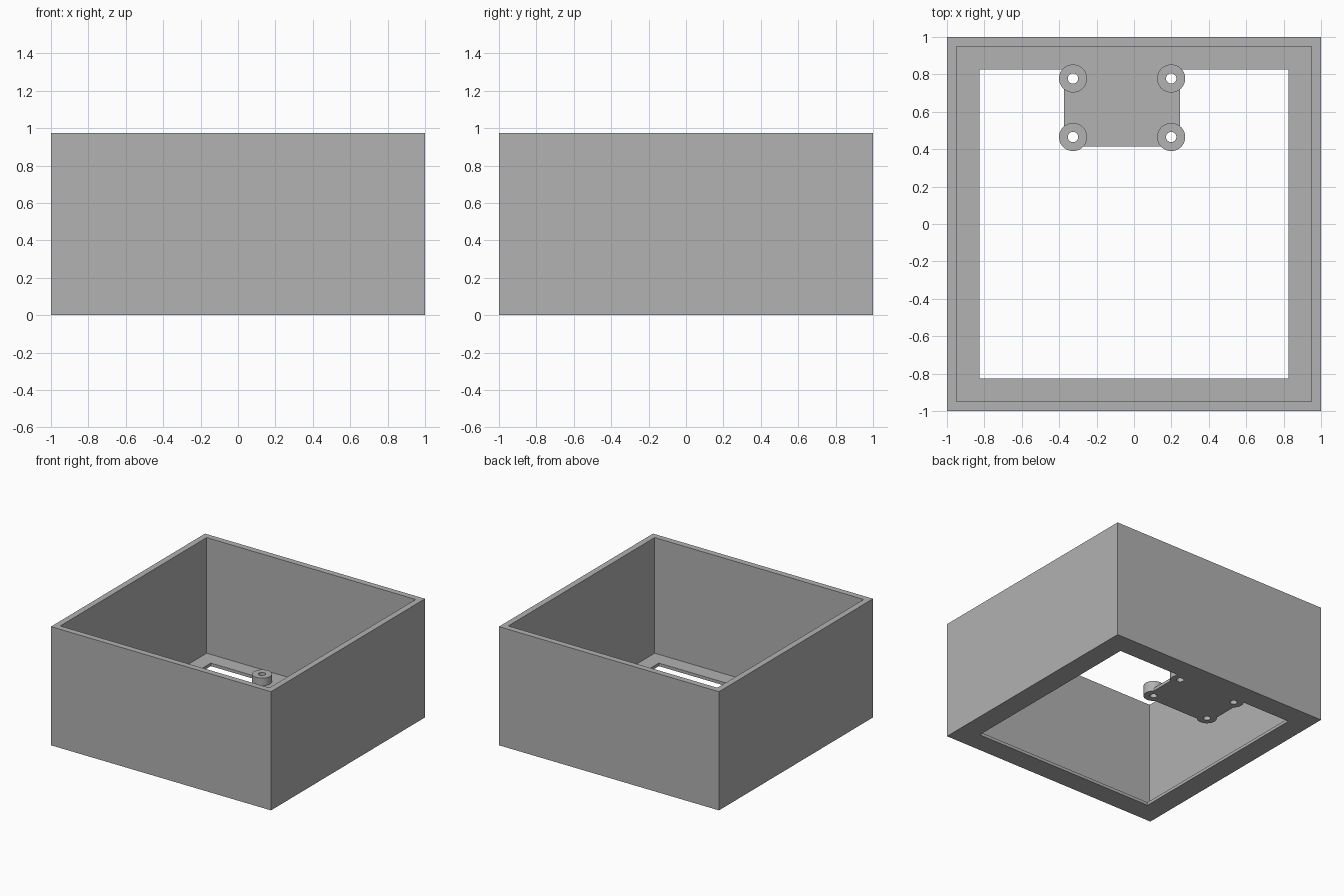
import bpy

if "Cube" in bpy.data.objects:
    bpy.data.objects.remove(bpy.data.objects["Cube"])

H, FLOOR, POST_H = 0.975, 0.025, 0.0875

grey = bpy.data.materials.new("plain grey")
grey.diffuse_color = (0.445, 0.445, 0.445, 1)
grey.use_nodes = True
grey.node_tree.nodes["Principled BSDF"].inputs["Base Color"].default_value = grey.diffuse_color


def box(name, x0, x1, y0, y1, z0, z1):
    bpy.ops.mesh.primitive_cube_add(size=1, location=((x0 + x1) / 2, (y0 + y1) / 2, (z0 + z1) / 2))
    ob = bpy.context.object
    ob.name = name
    ob.scale = (x1 - x0, y1 - y0, z1 - z0)
    bpy.ops.object.transform_apply(location=True, rotation=False, scale=True)
    return ob


def cylinder(name, x, y, r, z0, z1):
    bpy.ops.mesh.primitive_cylinder_add(vertices=48, radius=r, depth=z1 - z0, location=(x, y, (z0 + z1) / 2))
    ob = bpy.context.object
    ob.name = name
    return ob


def combine(target, tool, operation):
    mod = target.modifiers.new(operation, 'BOOLEAN')
    mod.operation, mod.solver, mod.object = operation, 'EXACT', tool
    bpy.context.view_layer.objects.active = target
    bpy.ops.object.modifier_apply(modifier=mod.name)
    bpy.data.objects.remove(tool, do_unlink=True)


# Open-topped case with a large window in its thin floor
case = box("case", -1, 1, -1, 1, 0, H)
case.data.materials.append(grey)
combine(case, box("cavity", -0.95, 0.95, -0.95, 0.95, FLOOR, H + 0.1), 'DIFFERENCE')
combine(case, box("floor_window", -0.825, 0.825, -0.825, 0.825, -0.1, 0.1), 'DIFFERENCE')

# Mounting plate reaching in from the back rim of the floor
combine(case, box("mounting_plate", -0.375, 0.245, 0.415, 0.88, 0, FLOOR), 'UNION')

# Four standoff posts, then screw holes right through them
spots = [(x, y) for x in (-0.326, 0.199) for y in (0.465, 0.778)]
for x, y in spots:
    combine(case, cylinder("post", x, y, 0.075, 0, POST_H), 'UNION')
for x, y in spots:
    combine(case, cylinder("screw_hole", x, y, 0.0275, -0.1, 0.2), 'DIFFERENCE')

# Smooth the round posts, keep box edges sharp
bpy.ops.object.select_all(action='DESELECT')
case.select_set(True)
bpy.context.view_layer.objects.active = case
bpy.ops.object.shade_smooth_by_angle()
